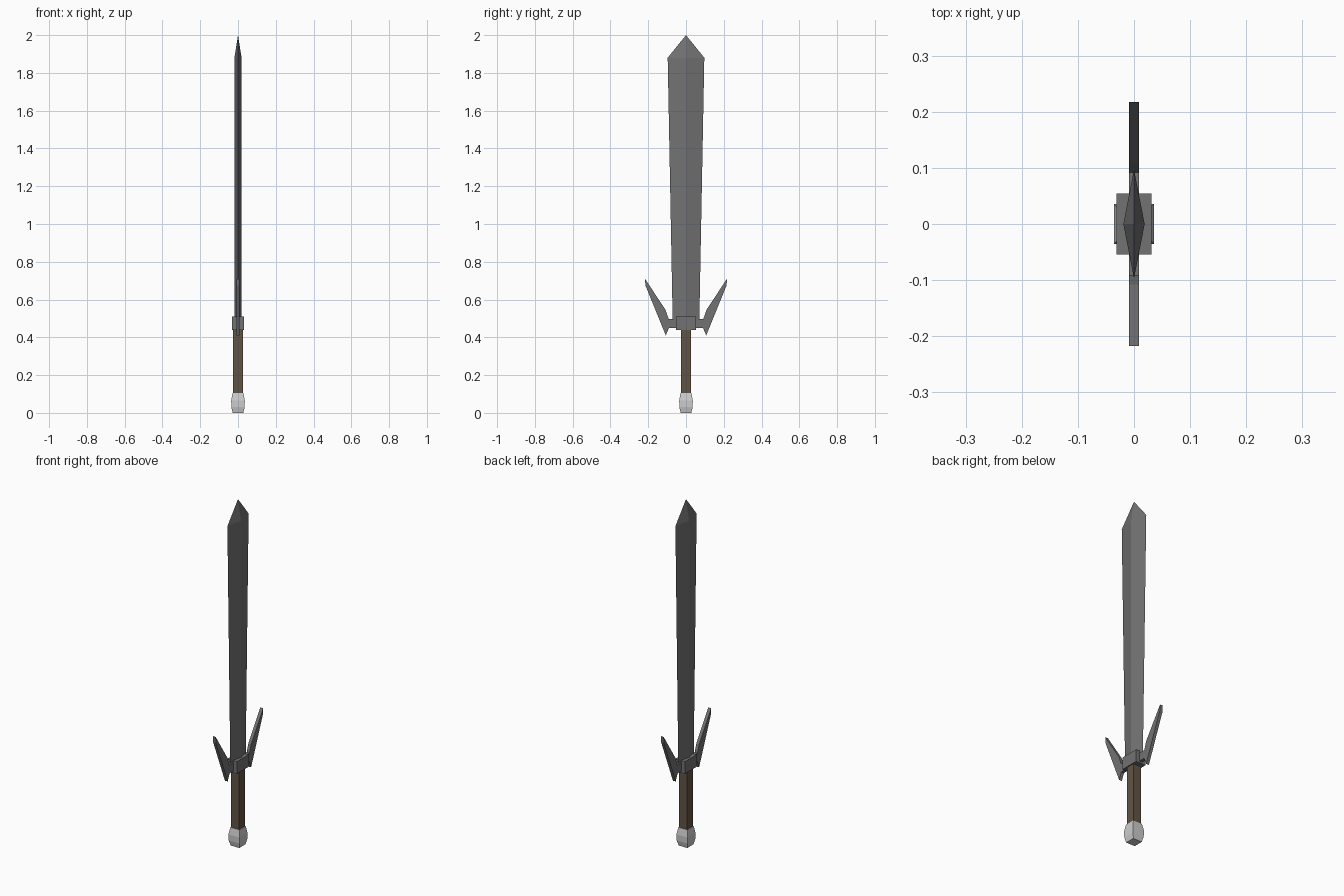
import bpy, bmesh

cube = bpy.data.objects.get("Cube")
if cube:
    bpy.data.objects.remove(cube, do_unlink=True)


def material(name, r, g, b):
    m = bpy.data.materials.new(name)
    m.use_nodes = True
    m.diffuse_color = (r, g, b, 1)
    bsdf = next(n for n in m.node_tree.nodes if n.type == 'BSDF_PRINCIPLED')
    bsdf.inputs["Base Color"].default_value = (r, g, b, 1)
    return m


steel = material("dark steel", 0.17, 0.17, 0.17)
leather = material("brown leather", 0.12, 0.088, 0.06)
silver = material("pale silver", 0.61, 0.61, 0.61)


def finish(bm, name, mat):
    bmesh.ops.recalc_face_normals(bm, faces=bm.faces)
    mesh = bpy.data.meshes.new(name)
    bm.to_mesh(mesh)
    bm.free()
    mesh.materials.append(mat)
    obj = bpy.data.objects.new(name, mesh)
    bpy.context.collection.objects.link(obj)
    return obj


def loft(name, section, rings, mat, tip=None):
    """Stack scaled copies of an xy section; rings are (x scale, y scale, z)."""
    bm = bmesh.new()
    loops = [[bm.verts.new((x * sx, y * sy, z)) for x, y in section]
             for sx, sy, z in rings]
    n = len(section)
    for low, high in zip(loops, loops[1:]):
        for i in range(n):
            j = (i + 1) % n
            bm.faces.new((low[i], low[j], high[j], high[i]))
    bm.faces.new(loops[0][::-1])
    if tip is None:
        bm.faces.new(loops[-1])
    else:
        point = bm.verts.new((0, 0, tip))
        for i in range(n):
            bm.faces.new((loops[-1][i], loops[-1][(i + 1) % n], point))
    return finish(bm, name, mat)


square = [(-1, -1), (1, -1), (1, 1), (-1, 1)]
diamond = [(0, -1), (1, 0), (0, 1), (-1, 0)]

# Pommel, grip and guard block
loft("pommel", square, [(0.028, 0.028, 0), (0.035, 0.035, 0.03),
                        (0.036, 0.036, 0.065), (0.029, 0.029, 0.105)], silver)
loft("grip", square, [(0.026, 0.026, 0.09), (0.026, 0.026, 0.45)], leather)
loft("guard_block", square, [(0.031, 0.054, 0.44), (0.031, 0.054, 0.51)], steel)

# Blade widening towards a pointed tip
loft("blade", diamond, [(0.019, 0.07, 0.46), (0.019, 0.097, 1.88)], steel, tip=2.0)

# Swept guard prongs, mirrored front to back
prong = [(0.04, 0.45), (0.09, 0.45), (0.107, 0.41), (0.215, 0.675), (0.217, 0.71),
         (0.108, 0.545), (0.092, 0.498), (0.04, 0.498)]
for name, side in (("front_prong", -1), ("back_prong", 1)):
    bm = bmesh.new()
    face = bm.faces.new([bm.verts.new((-0.009, side * y, z)) for y, z in prong])
    out = bmesh.ops.extrude_face_region(bm, geom=[face])["geom"]
    bmesh.ops.translate(bm, vec=(0.018, 0, 0),
                        verts=[v for v in out if isinstance(v, bmesh.types.BMVert)])
    finish(bm, name, steel)
